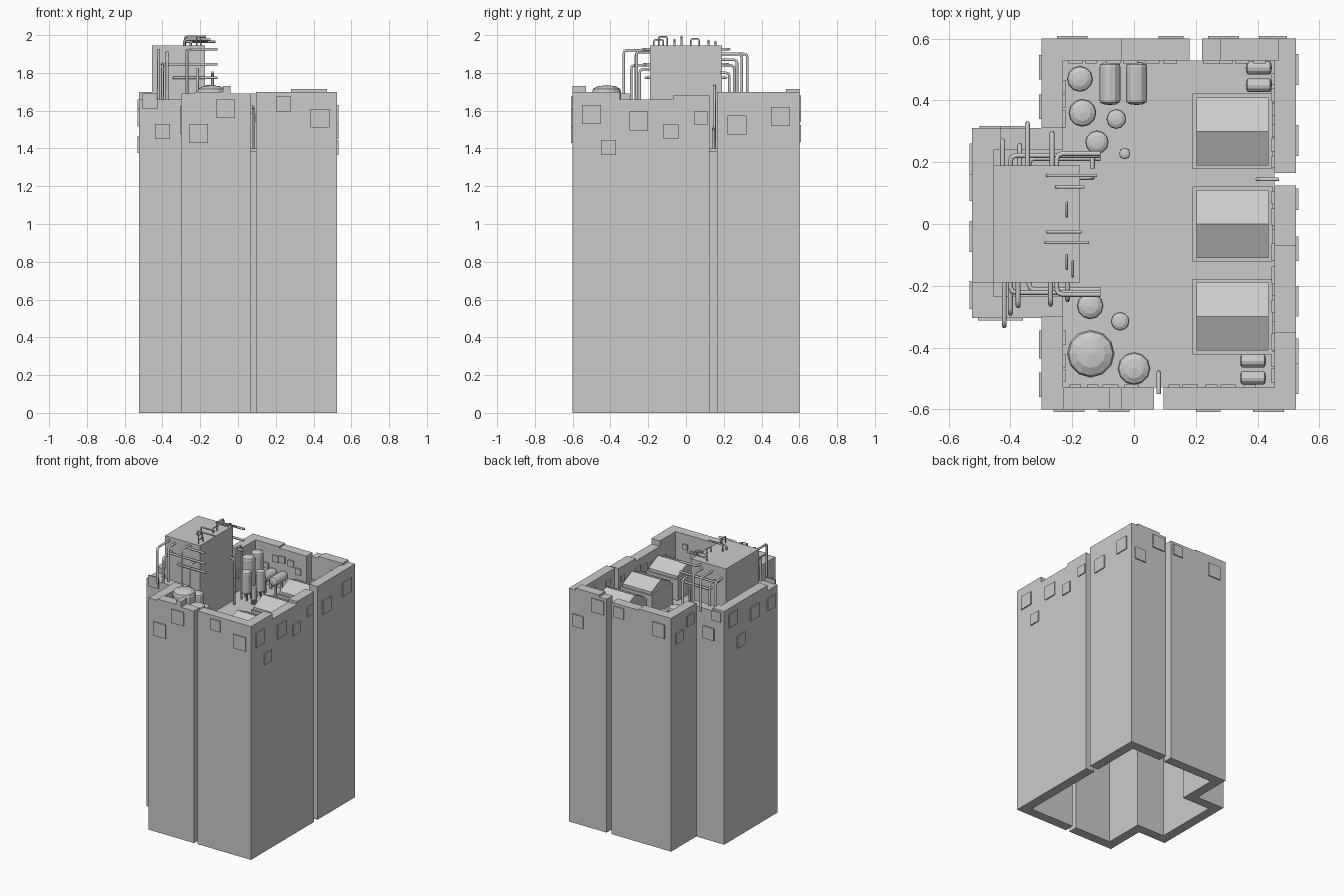
import bpy, bmesh, math, random
from mathutils import Vector, Matrix

if "Cube" in bpy.data.objects:
    bpy.data.objects.remove(bpy.data.objects["Cube"])

random.seed(4)
FLOOR = 1.40


def finish(bm, name, smooth=False):
    bmesh.ops.recalc_face_normals(bm, faces=bm.faces)
    me = bpy.data.meshes.new(name)
    bm.to_mesh(me)
    bm.free()
    ob = bpy.data.objects.new(name, me)
    bpy.context.collection.objects.link(ob)
    return ob


def add_box(bm, x0, x1, y0, y1, z0, z1):
    m = Matrix.Translation(((x0 + x1) / 2, (y0 + y1) / 2, (z0 + z1) / 2)) @ \
        Matrix.Diagonal((x1 - x0, y1 - y0, z1 - z0, 1))
    bmesh.ops.create_cube(bm, size=1, matrix=m)


def box(name, *dims):
    bm = bmesh.new()
    add_box(bm, *dims)
    return finish(bm, name)


def wall(name, axis, lo, hi, steps):
    """Stepped-top wall running along an axis; steps = (start, end, top)."""
    prof = [(steps[0][0], 0)]
    for a, b, top in steps:
        prof += [(a, top), (b, top)]
    prof.append((steps[-1][1], 0))
    bm = bmesh.new()
    pt = (lambda u, z: (u, lo, z)) if axis == 'x' else (lambda u, z: (lo, u, z))
    f = bm.faces.new([bm.verts.new(pt(u, z)) for u, z in prof])
    r = bmesh.ops.extrude_face_region(bm, geom=[f])
    d = (0, hi - lo, 0) if axis == 'x' else (hi - lo, 0, 0)
    bmesh.ops.translate(bm, vec=d, verts=[v for v in r['geom'] if isinstance(v, bmesh.types.BMVert)])
    finish(bm, name)


# outer walls, split by narrow full-height gaps
wall('front_wall_left', 'x', -.60, -.53, [(-.30, -.23, 1.69), (-.23, -.08, 1.70), (-.08, -.04, 1.73), (-.04, .065, 1.69)])
wall('front_wall_right', 'x', -.60, -.53, [(.095, .525, 1.70)])
wall('back_wall_left', 'x', .53, .60, [(-.30, -.04, 1.70), (-.04, .18, 1.69)])
wall('back_wall_right', 'x', .53, .60, [(.22, .28, 1.70), (.28, .47, 1.715), (.47, .525, 1.70)])
wall('right_wall_front', 'y', .455, .525, [(-.53, -.35, 1.70), (-.35, -.07, 1.66), (-.07, .125, 1.68)])
wall('right_wall_back', 'y', .455, .525, [(.165, .53, 1.70)])
wall('left_wall_front', 'y', -.30, -.23, [(-.53, -.30, 1.69)])
wall('left_wall_back', 'y', -.30, -.23, [(.31, .53, 1.70)])
wall('bay_front_wall', 'x', -.305, -.235, [(-.525, -.23, 1.66)])
wall('bay_back_wall', 'x', .24, .31, [(-.525, -.43, 1.70), (-.43, -.23, 1.68)])
wall('bay_left_wall', 'y', -.525, -.455, [(-.235, -.19, 1.66), (-.19, .24, 1.70)])

# sunken roof deck and plant room
box('roof_deck', -.23, .455, -.53, .53, FLOOR - .02, FLOOR)
box('bay_deck', -.455, -.23, -.235, .24, FLOOR - .02, FLOOR)
box('plant_room', -.455, -.175, -.19, .19, FLOOR, 1.945)


# square cladding panels on the outside: (position along wall, height)
def panels(name, axis, face, out, spots, s=.05, t=.008):
    bm = bmesh.new()
    for u, z, *k in spots:
        h = k[0] if k else s
        a, b = sorted((face - out * .004, face + out * t))
        if axis == 'x':
            add_box(bm, u - h, u + h, a, b, z - h, z + h)
        else:
            add_box(bm, a, b, u - h, u + h, z - h, z + h)
    finish(bm, name)


panels('front_panels', 'x', -.60, -1, [(-.065, 1.61), (-.21, 1.48), (.24, 1.635, .04), (.435, 1.56)])
panels('bay_front_panels', 'x', -.305, -1, [(-.465, 1.65, .04), (-.40, 1.49, .04)])
panels('right_panels', 'y', .525, 1, [(-.50, 1.58), (-.25, 1.545), (-.08, 1.49, .04), (-.41, 1.405, .04), (.08, 1.56, .035), (.27, 1.525), (.50, 1.57)])
panels('back_panels', 'x', .60, 1, [(-.20, 1.59), (.12, 1.63, .04), (.29, 1.63), (.45, 1.48, .045)])
panels('left_panels_back', 'y', -.30, -1, [(.507, 1.53, .04), (.38, 1.61, .04)])
panels('left_panels_front', 'y', -.30, -1, [(-.39, 1.58, .045), (-.52, 1.52, .04)])
panels('bay_left_panels', 'y', -.525, -1, [(.21, 1.61), (-.04, 1.565), (-.23, 1.56, .045), (.12, 1.42, .045)])
panels('bay_back_panels', 'x', .31, 1, [(-.40, 1.51, .045), (-.465, 1.65, .035)])


# small panels on the inside of the parapet
def inner(name, axis, face, out, spans):
    spots = []
    for a, b in spans:
        u = a
        while u < b:
            spots.append((u, random.uniform(1.46, 1.63), random.uniform(.018, .028)))
            u += random.uniform(.045, .075)
    panels(name, axis, face, out, spots, t=.01)


inner('inner_front_panels', 'x', -.53, 1, [(-.19, .03), (.13, .42)])
inner('inner_back_panels', 'x', .53, -1, [(-.19, .15), (.25, .42)])
inner('inner_right_panels', 'y', .455, -1, [(-.49, .09), (.20, .49)])
inner('inner_left_panels', 'y', -.23, 1, [(-.49, -.33), (.34, .49)])

# gabled skylights on curbs
for i, cy in enumerate((-.30, 0, .30)):
    box(f'skylight_curb_{i}', .19, .448, cy - .122, cy + .122, FLOOR, 1.55)
    bm = bmesh.new()
    f = bm.faces.new([bm.verts.new((.202, cy + y, z)) for y, z in
                      ((-.11, 1.55), (.11, 1.55), (.11, 1.57), (0, 1.62), (-.11, 1.57))])
    r = bmesh.ops.extrude_face_region(bm, geom=[f])
    bmesh.ops.translate(bm, vec=(.233, 0, 0), verts=[v for v in r['geom'] if isinstance(v, bmesh.types.BMVert)])
    finish(bm, f'skylight_{i}')


def lathe(bm, prof, mat, n=12):
    """Spin an (r, z) profile around local z, then place it."""
    vs = [bm.verts.new(mat @ Vector((r, 0, z))) for r, z in prof]
    es = [bm.edges.new(p) for p in zip(vs, vs[1:])]
    axis = mat.to_3x3() @ Vector((0, 0, 1))
    bmesh.ops.spin(bm, geom=vs + es, cent=mat.translation, axis=axis, angle=math.tau, steps=n)
    bmesh.ops.remove_doubles(bm, verts=bm.verts, dist=.0004)


def tank_profile(r, length, dome):
    return [(0, 0), (.6 * r, dome * .15), (r * .93, dome * .5), (r, dome), (r, length - dome),
            (r * .93, length - dome * .5), (.6 * r, length - dome * .15), (0, length)]


# upright tanks on legs: x, y, radius, bottom, top
for i, (x, y, r, z0, z1) in enumerate([
        (-.175, .47, .042, 1.44, 1.66), (-.167, .36, .045, 1.44, 1.67), (-.12, .265, .038, 1.44, 1.61),
        (-.057, .34, .032, 1.44, 1.60), (-.03, .228, .018, 1.43, 1.53), (-.142, -.265, .043, 1.44, 1.65),
        (-.045, -.315, .03, 1.44, 1.60), (-.14, -.42, .077, 1.46, 1.735), (0, -.468, .053, 1.44, 1.68)]):
    bm = bmesh.new()
    lathe(bm, tank_profile(r, z1 - z0, r * .5), Matrix.Translation((x, y, z0)))
    for k in range(4):
        a = math.tau * k / 4 + .785
        lx, ly = x + .8 * r * math.cos(a), y + .8 * r * math.sin(a)
        add_box(bm, lx - .004, lx + .004, ly - .004, ly + .004, FLOOR, z0 + r * .6)
    finish(bm, f'upright_tank_{i}')

# lying tanks on cradles: centre, radius, length, axis
for i, (x, y, z, r, l, ax) in enumerate([
        (-.078, .455, 1.51, .034, .14, 'Y'), (.008, .455, 1.51, .034, .14, 'Y'),
        (.404, .506, 1.47, .022, .085, 'X'), (.404, .449, 1.47, .022, .085, 'X'),
        (.385, -.443, 1.47, .022, .085, 'X'), (.385, -.498, 1.47, .022, .085, 'X')]):
    rot = Matrix.Rotation(math.pi / 2, 4, 'Y') if ax == 'X' else Matrix.Rotation(-math.pi / 2, 4, 'X')
    d = rot.to_3x3() @ Vector((0, 0, l / 2))
    bm = bmesh.new()
    lathe(bm, tank_profile(r, l, r * .5), Matrix.Translation(Vector((x, y, z)) - d) @ rot)
    for s in (-.5, .5):
        c = Vector((x, y, 0)) + d * s
        add_box(bm, c.x - .008, c.x + .008, c.y - .008, c.y + .008, FLOOR, z - r * .7)
    finish(bm, f'lying_tank_{i}')


def pipe(name, pts, r=.008, bend=.018):
    """Round tube through points with softened corners."""
    P = [Vector(p) for p in pts]
    path = [P[0]]
    for a, b, c in zip(P, P[1:], P[2:]):
        p, q = b + (a - b).normalized() * bend, b + (c - b).normalized() * bend
        path += [p, (p + q) * .25 + b * .5, q]
    path.append(P[-1])
    cu = bpy.data.curves.new(name, 'CURVE')
    cu.dimensions = '3D'
    cu.bevel_depth, cu.bevel_resolution, cu.use_fill_caps = r, 1, True
    sp = cu.splines.new('POLY')
    sp.points.add(len(path) - 1)
    for s, v in zip(sp.points, path):
        s.co = (*v, 1)
    ob = bpy.data.objects.new(name, cu)
    bpy.context.collection.objects.link(ob)


# drop pipes out of the plant room's front and back: x, reach, height, foot
drops = [(-.42, .33, 1.92, 1.66), (-.40, .29, 1.84, 1.62), (-.375, .265, 1.91, 1.66),
         (-.27, .26, 1.92, 1.42), (-.215, .245, 1.82, 1.42)]
for i, (x, y, z, f) in enumerate(drops):
    pipe(f'front_drop_pipe_{i}', [(x, -.18, z), (x, -y, z), (x, -y, f)])
drops = [(-.425, .27, 1.87, 1.42), (-.345, .325, 1.90, 1.66), (-.37, .255, 1.84, 1.66),
         (-.265, .295, 1.90, 1.42), (-.135, .23, 1.80, 1.42)]
for i, (x, y, z, f) in enumerate(drops):
    pipe(f'back_drop_pipe_{i}', [(x, .18, z), (x, y, z), (x, y, f)])

# horizontal runs along both sides
for s, side in ((-1, 'front'), (1, 'back')):
    for i, (x0, y, z) in enumerate([(-.40, .222, 1.845), (-.34, .212, 1.775), (-.25, .228, 1.925)]):
        pipe(f'{side}_run_pipe_{i}', [(x0, s * .18, z), (x0, s * y, z), (-.108, s * y, z)])

# short pipes over the roof of the plant room and out of its right side
for i, (x0, x1, y, z) in enumerate([(-.28, -.12, .157, 1.965), (-.25, -.16, .12, 1.97),
                                    (-.28, -.17, -.025, 1.992), (-.285, -.145, -.06, 1.975)]):
    pipe(f'roof_pipe_{i}', [(x0, y, 1.93), (x0, y, z), (x1, y, z)], .006, .012)
for i, (x, y0, y1, z) in enumerate([(-.218, .025, .07, 1.98), (-.218, -.145, -.10, 1.992), (-.198, -.17, -.12, 1.975)]):
    pipe(f'roof_loop_{i}', [(x, y0, 1.93), (x, y0, z), (x, y1, z), (x, y1, 1.93)], .004, .008)
pipe('side_pipe', [(-.18, .15, 1.73), (-.135, .15, 1.73), (-.135, .15, FLOOR)])

# pipes visible through the gaps, low on the deck
pipe('gap_pipe_right', [(.40, .145, FLOOR), (.40, .145, 1.51), (.47, .145, 1.51)], .007)
pipe('gap_pipe_front', [(.08, -.48, FLOOR), (.08, -.48, 1.62), (.08, -.55, 1.62)], .007)

# turn all pipes into meshes
bpy.ops.object.select_all(action='DESELECT')
tubes = [o for o in bpy.data.objects if o.type == 'CURVE']
for o in tubes:
    o.select_set(True)
bpy.context.view_layer.objects.active = tubes[0]
bpy.ops.object.convert(target='MESH')
